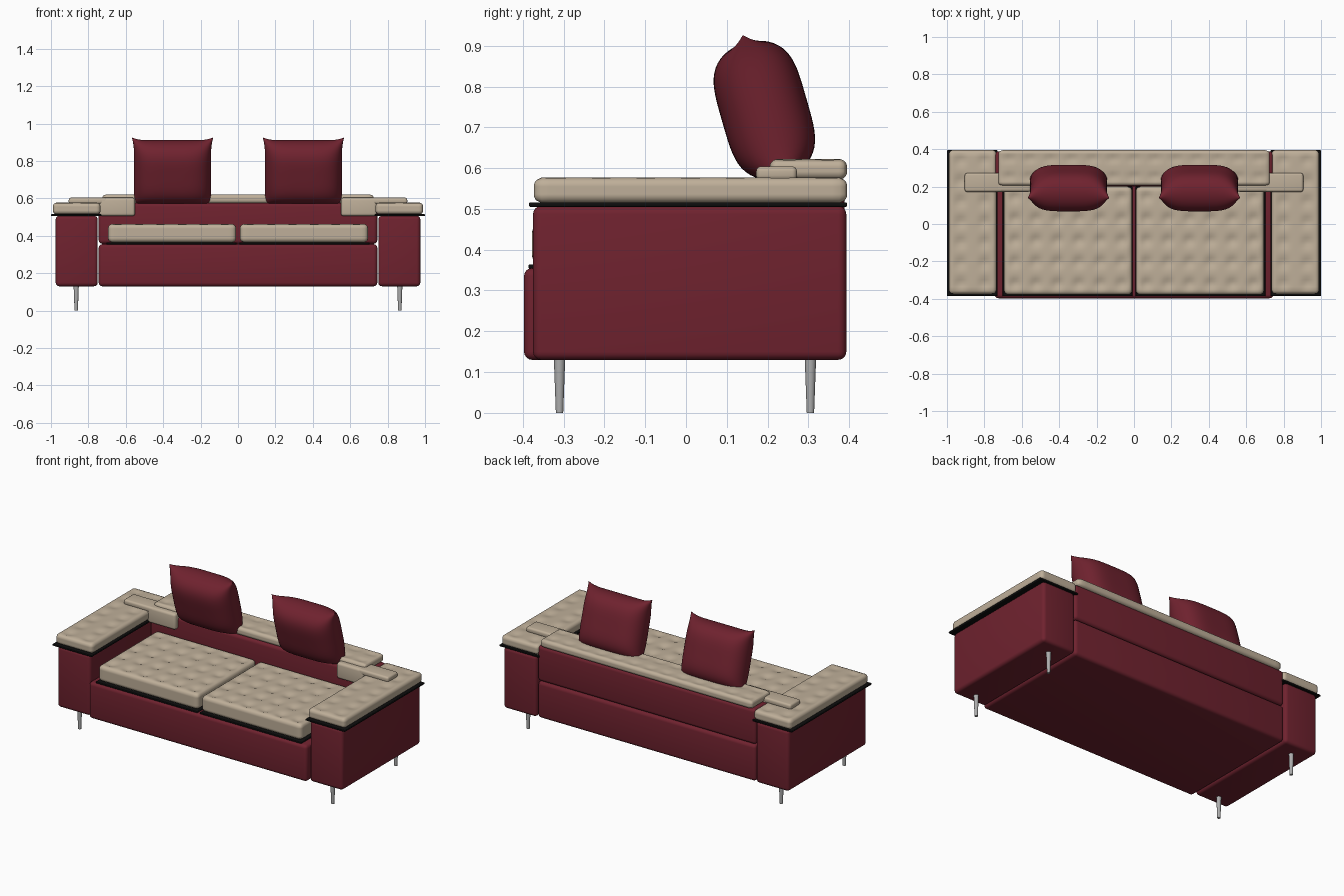
import bpy, bmesh, math
from mathutils import Vector, Matrix

if "Cube" in bpy.data.objects:
    bpy.data.objects.remove(bpy.data.objects["Cube"])


def material(name, rgb, rough):
    m = bpy.data.materials.new(name)
    m.use_nodes = True
    m.diffuse_color = (*rgb, 1)
    bsdf = m.node_tree.nodes["Principled BSDF"]
    bsdf.inputs["Base Color"].default_value = (*rgb, 1)
    bsdf.inputs["Roughness"].default_value = rough
    return m


RED = material("burgundy fabric", (0.16, 0.016, 0.028), 0.8)
BEIGE = material("beige fabric", (0.52, 0.43, 0.32), 0.8)
BLACK = material("black trim", (0.004, 0.004, 0.004), 0.5)
METAL = material("grey metal", (0.42, 0.42, 0.42), 0.4)


def finish(name, bm, mat, angle=50):
    bmesh.ops.recalc_face_normals(bm, faces=bm.faces)
    mesh = bpy.data.meshes.new(name)
    bm.to_mesh(mesh)
    bm.free()
    mesh.materials.append(mat)
    ob = bpy.data.objects.new(name, mesh)
    bpy.context.collection.objects.link(ob)
    bpy.ops.object.select_all(action="DESELECT")
    ob.select_set(True)
    bpy.context.view_layer.objects.active = ob
    bpy.ops.object.shade_smooth_by_angle(angle=math.radians(angle))
    return ob


def span(a, b):
    """Sorted pair, so mirrored ranges stay valid."""
    return min(a, b), max(a, b)


def cube(xr, yr, zr):
    bm = bmesh.new()
    bmesh.ops.create_cube(bm, size=1)
    for v in bm.verts:
        v.co = Vector([(r[0] + r[1]) / 2 + c * (r[1] - r[0])
                       for c, r in zip(v.co, (xr, yr, zr))])
    return bm


def box(name, xr, yr, zr, mat, radius=0.02):
    bm = cube(xr, yr, zr)
    bmesh.ops.bevel(bm, geom=bm.edges[:], offset=radius, segments=4,
                    profile=0.5, affect="EDGES")
    return finish(name, bm, mat)


def tufted_pad(name, xr, yr, zr, nx, ny, radius, depth, cuts=40):
    """Rounded slab whose top sinks at a grid of buttons."""
    bm = cube(xr, yr, zr)
    bmesh.ops.subdivide_edges(bm, edges=bm.edges[:], cuts=cuts, use_grid_fill=True)
    ranges = (xr, yr, zr)
    for v in bm.verts:
        u = (v.co.x - xr[0]) / (xr[1] - xr[0])
        w = (v.co.y - yr[0]) / (yr[1] - yr[0])
        top = v.co.z > zr[1] - 1e-5
        core = Vector([min(max(c, r[0] + radius), r[1] - radius)
                       for c, r in zip(v.co, ranges)])
        v.co = core + (v.co - core).normalized() * radius
        if top:
            wave = (1 - math.cos(2 * math.pi * nx * u)) * (1 - math.cos(2 * math.pi * ny * w)) / 4
            v.co.z -= depth * wave ** 1.5
    return finish(name, bm, BEIGE, 80)


def pillow(name, center, tilt):
    """Two bulging sheets meeting at a pinched, eared seam."""
    n = 32
    bm = bmesh.new()
    for side in (-1, 1):
        rows = []
        for j in range(n + 1):
            v = math.sin(math.pi * (j / n - 0.5))
            row = []
            for i in range(n + 1):
                u = math.sin(math.pi * (i / n - 0.5))
                bulge = max(0, (1 - u ** 4) * (1 - v ** 4)) ** 0.5
                ear = abs(u * v) ** 8
                x = u * (0.206 + 0.012 * ear)
                z = v * (0.172 + (0.02 if v > 0 else 0.008) * ear)
                row.append(bm.verts.new((x, side * 0.107 * bulge, z)))
            rows.append(row)
        for a, b in zip(rows, rows[1:]):
            for i in range(n):
                bm.faces.new((a[i], a[i + 1], b[i + 1], b[i]))
    bmesh.ops.remove_doubles(bm, verts=bm.verts[:], dist=1e-5)
    bm.transform(Matrix.Translation(center) @ Matrix.Rotation(tilt, 4, "X"))
    return finish(name, bm, RED, 100)


# Body
box("base", (-0.745, 0.745), (-0.397, 0.388), (0.13, 0.355), RED)
box("back_panel", (-0.745, 0.745), (0.2, 0.388), (0.357, 0.575), RED)
tufted_pad("back_pad", (-0.725, 0.725), (0.205, 0.395), (0.572, 0.622), 13, 2, 0.02, 0.008, 56)

for s, side in ((1, "left"), (-1, "right")):
    # Arms with trim and pads
    box(side + "_arm", span(s * 0.75, s * 0.975), (-0.375, 0.393), (0.13, 0.507), RED)
    box(side + "_arm_trim", span(s * 0.73, s * 1.0), (-0.385, 0.395), (0.505, 0.516), BLACK, 0.004)
    tufted_pad(side + "_arm_pad", span(s * 0.735, s * 0.99), (-0.373, 0.395),
               (0.514, 0.577), 2, 7, 0.022, 0.009)

    # Seat
    box(side + "_seat_trim", span(s * 0.008, s * 0.703), (-0.386, 0.2), (0.353, 0.364), BLACK, 0.004)
    tufted_pad(side + "_seat_cushion", span(s * 0.01, s * 0.695), (-0.378, 0.2),
               (0.364, 0.464), 6, 5, 0.025, 0.012)

    # Corner bolster with a flap over the arm
    box(side + "_bolster", span(s * 0.55, s * 0.742), (0.172, 0.272), (0.505, 0.604), BEIGE, 0.015)
    box(side + "_bolster_flap", span(s * 0.7, s * 0.905), (0.172, 0.272), (0.57, 0.604), BEIGE, 0.012)

    # Loose pillow leaning forward
    pillow(side + "_pillow", (s * 0.35, 0.192, 0.742), math.radians(16))

    # Tapered legs
    for y, end in ((-0.31, "front"), (0.305, "back")):
        bm = bmesh.new()
        bmesh.ops.create_cone(bm, cap_ends=True, segments=24, radius1=0.009,
                              radius2=0.014, depth=0.135,
                              matrix=Matrix.Translation((s * 0.865, y, 0.0675)))
        finish(side + "_" + end + "_leg", bm, METAL)
